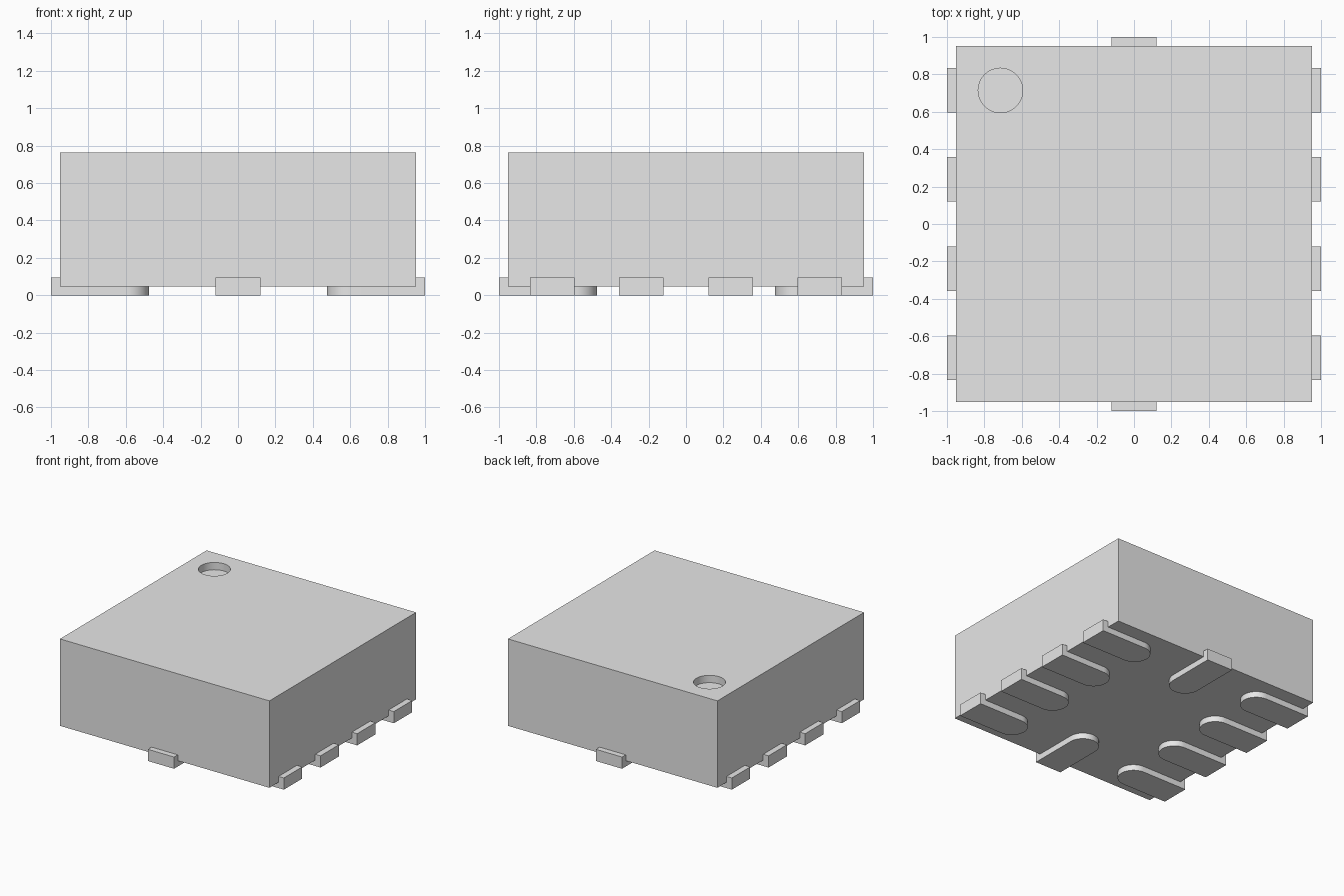
import bpy
import bmesh
import math
from mathutils import Matrix

cube = bpy.data.objects.get("Cube")
if cube:
    bpy.data.objects.remove(cube, do_unlink=True)

HALF = 0.952       # half width of the body
BASE, TOP = 0.048, 0.762
PITCH = 0.476      # spacing of the contacts
R = 0.119          # half width of a contact, radius of the marker

grey = bpy.data.materials.new("plain grey")
grey.use_nodes = True
grey.diffuse_color = (0.8, 0.8, 0.8, 1)
grey.node_tree.nodes["Principled BSDF"].inputs["Base Color"].default_value = grey.diffuse_color


def finish(name, bm):
    bmesh.ops.recalc_face_normals(bm, faces=bm.faces)
    mesh = bpy.data.meshes.new(name)
    bm.to_mesh(mesh)
    bm.free()
    mesh.materials.append(grey)
    obj = bpy.data.objects.new(name, mesh)
    bpy.context.collection.objects.link(obj)
    return obj


def smooth(obj):
    bpy.ops.object.select_all(action="DESELECT")
    obj.select_set(True)
    bpy.context.view_layer.objects.active = obj
    bpy.ops.object.shade_smooth_by_angle(angle=math.radians(30))


def box(bm, low, high):
    size = [h - l for l, h in zip(low, high)]
    centre = [(h + l) / 2 for l, h in zip(low, high)]
    bmesh.ops.create_cube(bm, size=1, matrix=Matrix.Translation(centre) @ Matrix.Diagonal((*size, 1)))


# Body block with a shallow round marker sunk into one top corner
bm = bmesh.new()
box(bm, (-HALF, -HALF, BASE), (HALF, HALF, TOP))
body = finish("body", bm)

bm = bmesh.new()
bmesh.ops.create_cone(bm, cap_ends=True, segments=48, radius1=R, radius2=R, depth=0.12,
                      matrix=Matrix.Translation((-1.5 * PITCH, 1.5 * PITCH, TOP)))
cutter = finish("marker_cutter", bm)

cut = body.modifiers.new("marker", "BOOLEAN")
cut.operation = "DIFFERENCE"
cut.solver = "EXACT"
cut.object = cutter
bpy.context.view_layer.objects.active = body
bpy.ops.object.modifier_apply(modifier=cut.name)
bpy.data.objects.remove(cutter, do_unlink=True)
smooth(body)


# Contact: flat tongue with a round inner end and an upturned outer lip
def contact(name, angle, offset):
    bm = bmesh.new()
    inner = PITCH + R
    outline = [(1, -R), (1, R)]
    for i in range(25):
        a = math.pi / 2 + math.pi * i / 24
        outline.append((inner + R * math.cos(a), R * math.sin(a)))
    face = bm.faces.new([bm.verts.new((x, y, 0)) for x, y in outline])
    grown = bmesh.ops.extrude_face_region(bm, geom=[face])["geom"]
    verts = [g for g in grown if isinstance(g, bmesh.types.BMVert)]
    bmesh.ops.translate(bm, verts=verts, vec=(0, 0, BASE))
    # Split the top at the body wall and raise the outer strip
    cut_geom = bm.verts[:] + bm.edges[:] + bm.faces[:]
    bmesh.ops.bisect_plane(bm, geom=cut_geom, plane_co=(HALF, 0, 0), plane_no=(1, 0, 0))
    strip = [f for f in bm.faces if f.calc_center_median().x > HALF + 0.01
             and f.calc_center_median().z > BASE - 0.001]
    raised = bmesh.ops.extrude_face_region(bm, geom=strip)["geom"]
    verts = [g for g in raised if isinstance(g, bmesh.types.BMVert)]
    bmesh.ops.translate(bm, verts=verts, vec=(0, 0, BASE))
    bmesh.ops.delete(bm, geom=[f for f in strip if f.is_valid], context="FACES_ONLY")
    bmesh.ops.transform(bm, verts=bm.verts,
                        matrix=Matrix.Rotation(angle, 4, "Z") @ Matrix.Translation((0, offset, 0)))
    smooth(finish(name, bm))


# Four contacts on each side, one at the front and one at the back
for side, angle in (("left", 0), ("right", math.pi)):
    for i in range(4):
        contact(f"{side}_contact_{i + 1}", angle, (i - 1.5) * PITCH)
contact("back_contact", math.pi / 2, 0)
contact("front_contact", -math.pi / 2, 0)
